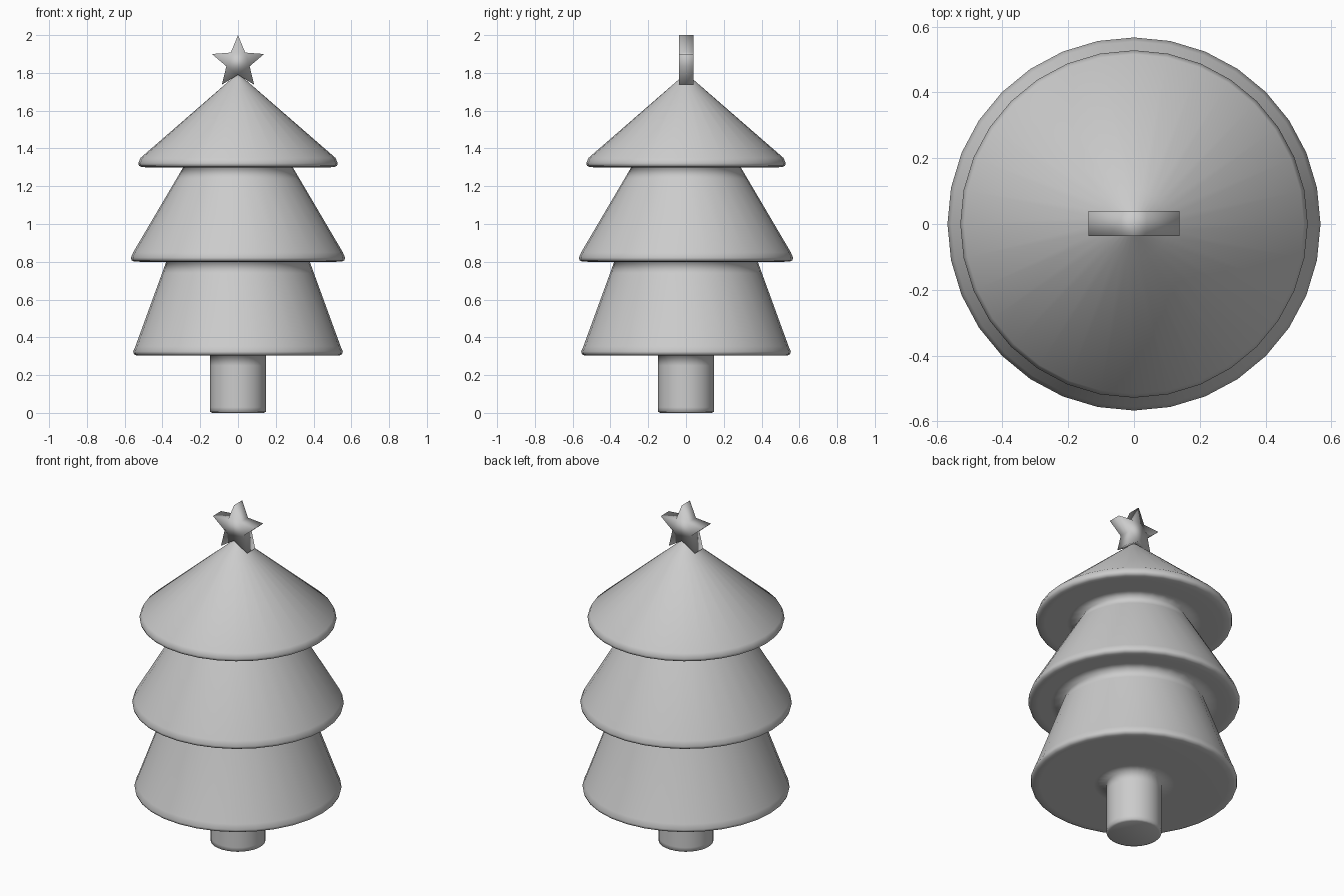
import bpy, bmesh
from math import sin, cos, pi, radians

if "Cube" in bpy.data.objects:
    bpy.data.objects.remove(bpy.data.objects["Cube"])


def finish(bm, name, smooth=True):
    bmesh.ops.recalc_face_normals(bm, faces=bm.faces)
    for f in bm.faces:
        f.smooth = smooth
    me = bpy.data.meshes.new(name)
    bm.to_mesh(me)
    bm.free()
    ob = bpy.data.objects.new(name, me)
    bpy.context.collection.objects.link(ob)
    return ob


def lathe(name, profile, sides=32):
    """Revolve (radius, z) points about z; radius 0 becomes a pole."""
    bm = bmesh.new()
    rings = []
    for r, z in profile:
        n = 1 if r == 0 else sides
        rings.append([bm.verts.new((r * sin(2 * pi * i / sides), r * cos(2 * pi * i / sides), z))
                      for i in range(n)])
    for a, b in zip(rings, rings[1:]):
        for i in range(sides):
            j = (i + 1) % sides
            quad = [a[i % len(a)], a[j % len(a)], b[j % len(b)], b[i % len(b)]]
            bm.faces.new(list(dict.fromkeys(quad)))
    return finish(bm, name)


def tier(inner, rim, z, top, height):
    """Flat underside, rounded rim and sloping side, with loops near the joints."""
    slope = (rim - 0.012 - top) / (height - 0.05)
    return [(inner, z), (inner + 0.07, z), (rim - 0.05, z), (rim - 0.018, z + 0.001),
            (rim - 0.004, z + 0.008), (rim, z + 0.022),
            (rim - 0.012, z + 0.05),
            (top + 0.06 * slope, z + height - 0.06)]


# Trunk and three tiers as one continuous turned body
profile = [(0, 0), (0.135, 0), (0.147, 0.006), (0.147, 0.03), (0.147, 0.25)]
profile += tier(0.147, 0.555, 0.303, 0.38, 0.497)
profile += tier(0.38, 0.567, 0.80, 0.29, 0.50)
profile += tier(0.29, 0.528, 1.30, 0.035, 0.468)
profile += [(0.035, 1.768), (0.018, 1.782), (0, 1.788)]
lathe("tree_body", profile)

# Five-pointed star standing on the tip
bm = bmesh.new()
outline = []
for i in range(10):
    r = 0.145 if i % 2 == 0 else 0.065
    a = radians(90 + 36 * i)
    outline.append(bm.verts.new((r * cos(a), -0.037, 1.855 + r * sin(a))))
face = bm.faces.new(outline)
ext = bmesh.ops.extrude_face_region(bm, geom=[face], use_keep_orig=True)
moved = [g for g in ext["geom"] if isinstance(g, bmesh.types.BMVert)]
bmesh.ops.translate(bm, vec=(0, 0.076, 0), verts=moved)
finish(bm, "star")
